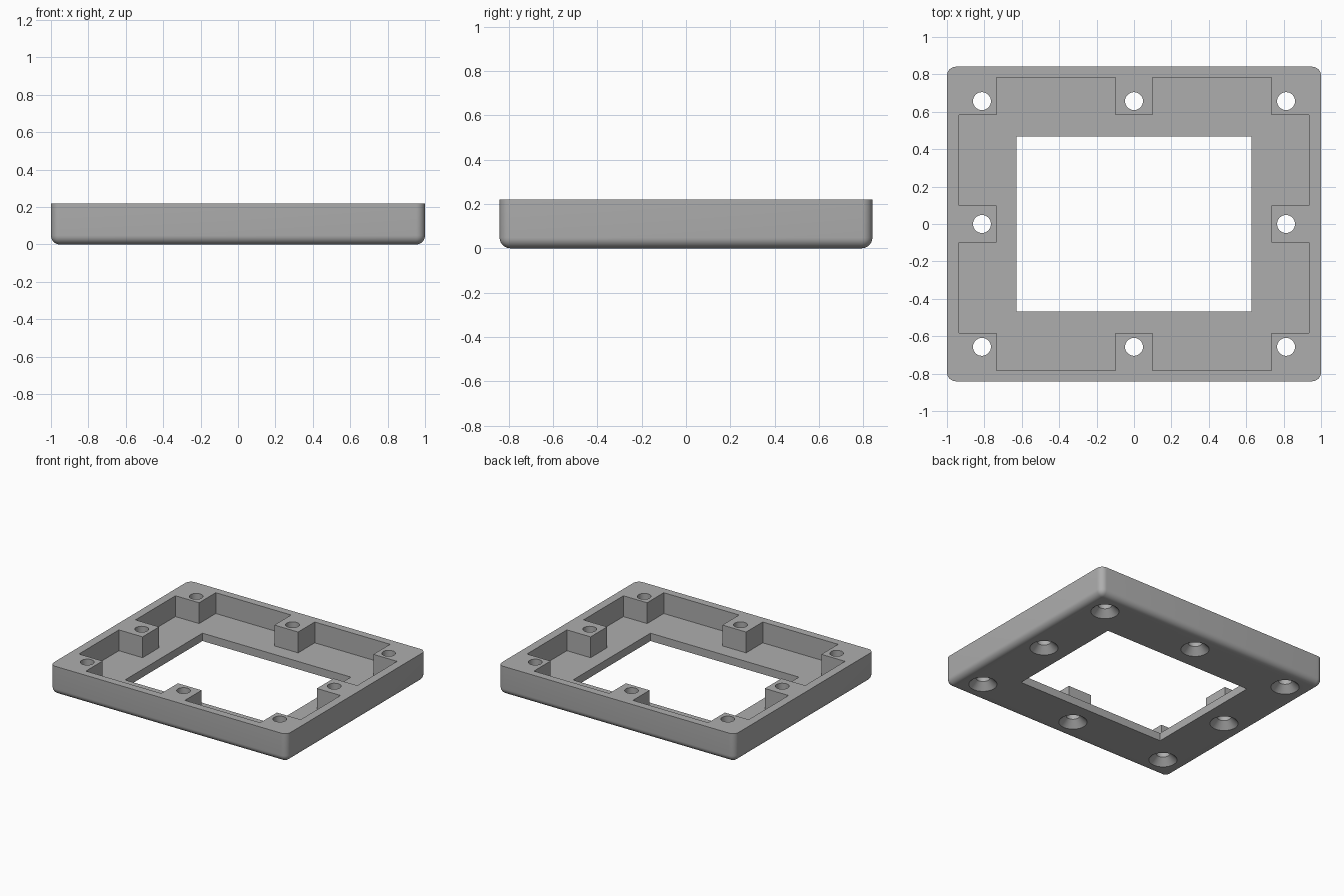
import bpy
import bmesh
import math

if "Cube" in bpy.data.objects:
    bpy.data.objects.remove(bpy.data.objects["Cube"], do_unlink=True)

HALF_X, HALF_Y, HEIGHT, FLOOR = 1.0, 0.841, 0.219, 0.06
FILLET = 0.048

grey = bpy.data.materials.new("plain grey")
grey.use_nodes = True
colour = (0.42, 0.42, 0.42, 1)
grey.diffuse_color = colour
grey.node_tree.nodes["Principled BSDF"].inputs["Base Color"].default_value = colour


def make_object(name, bm):
    bmesh.ops.recalc_face_normals(bm, faces=bm.faces)
    mesh = bpy.data.meshes.new(name)
    bm.to_mesh(mesh)
    bm.free()
    mesh.materials.append(grey)
    obj = bpy.data.objects.new(name, mesh)
    bpy.context.collection.objects.link(obj)
    return obj


def prism(bm, outline, z0, z1):
    face = bm.faces.new([bm.verts.new((x, y, z0)) for x, y in outline])
    top = bmesh.ops.extrude_face_region(bm, geom=[face])["geom"]
    moved = [v for v in top if isinstance(v, bmesh.types.BMVert)]
    bmesh.ops.translate(bm, verts=moved, vec=(0, 0, z1 - z0))


def four_way(quarter):
    """Mirror a first-quadrant outline into a closed loop."""
    half = quarter + [(-x, y) for x, y in reversed(quarter)]
    return half + [(-x, -y) for x, y in half]


def cut(target, cutter):
    cutter.hide_render = True
    mod = target.modifiers.new("cut", "BOOLEAN")
    mod.operation = "DIFFERENCE"
    mod.solver = "EXACT"
    mod.object = cutter
    bpy.context.view_layer.objects.active = target
    bpy.ops.object.modifier_apply(modifier=mod.name)
    bpy.data.objects.remove(cutter, do_unlink=True)


# Outer block with rounded upright corners and underside edges
bm = bmesh.new()
prism(bm, four_way([(HALF_X, HALF_Y)]), 0, HEIGHT)
rounded = [e for e in bm.edges if min(v.co.z for v in e.verts) < 0.001]
bmesh.ops.bevel(bm, geom=rounded, offset=FILLET, segments=8,
                profile=0.5, affect="EDGES", clamp_overlap=True)
frame = make_object("bezel_frame", bm)

# Cavity outline leaves eight square screw bosses standing along the walls
wall_x, wall_y, boss_x, boss_y, boss_half = 0.936, 0.783, 0.736, 0.582, 0.1
bm = bmesh.new()
prism(bm, four_way([(boss_x, boss_half), (wall_x, boss_half), (wall_x, boss_y),
                    (boss_x, boss_y), (boss_x, wall_y), (boss_half, wall_y),
                    (boss_half, boss_y)]), FLOOR, HEIGHT + 0.1)
cut(frame, make_object("cavity_cutter", bm))

# Rectangular window through the floor
bm = bmesh.new()
prism(bm, four_way([(0.627, 0.467)]), -0.1, HEIGHT + 0.1)
cut(frame, make_object("window_cutter", bm))

# Countersunk screw holes through every boss
SIDES = 32
profile = [(0.108, -0.01), (0.048, 0.05), (0.048, HEIGHT + 0.1)]
bm = bmesh.new()
for ix in (-1, 0, 1):
    for iy in (-1, 0, 1):
        if ix == 0 and iy == 0:
            continue
        rings = []
        for r, z in profile:
            rings.append([bm.verts.new((ix * 0.813 + r * math.cos(a),
                                        iy * 0.657 + r * math.sin(a), z))
                          for a in (math.tau * i / SIDES for i in range(SIDES))])
        for low, high in zip(rings, rings[1:]):
            for i in range(SIDES):
                j = (i + 1) % SIDES
                bm.faces.new((low[i], low[j], high[j], high[i]))
        bm.faces.new(rings[0][::-1])
        bm.faces.new(rings[-1])
cut(frame, make_object("screw_hole_cutter", bm))

# Smooth fillets and holes, crisp edges elsewhere
bpy.ops.object.select_all(action="DESELECT")
frame.select_set(True)
bpy.context.view_layer.objects.active = frame
bpy.ops.object.shade_smooth_by_angle(angle=math.radians(30))
